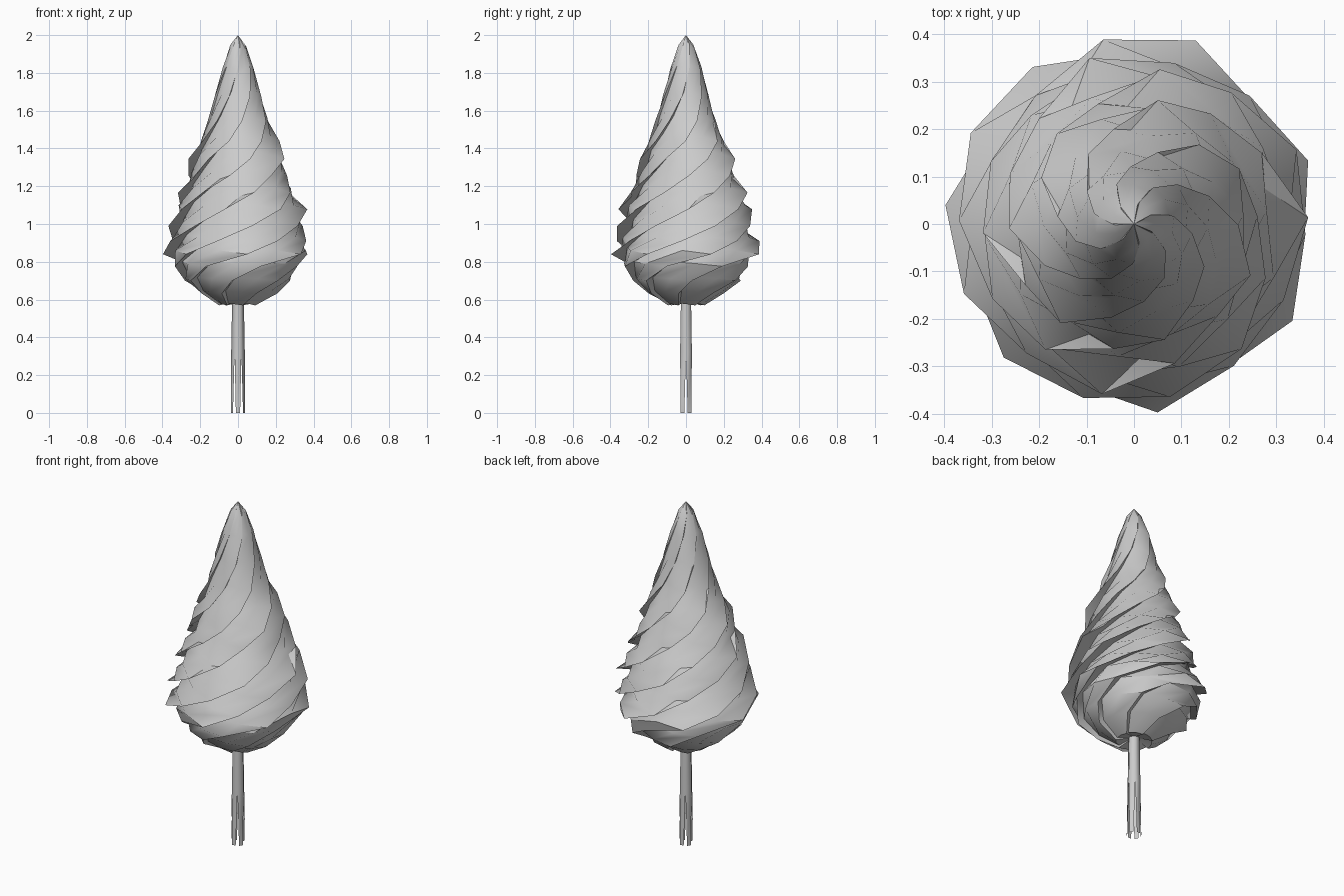
import bpy, bmesh, random
from math import cos, sin, pi, radians

if "Cube" in bpy.data.objects:
    bpy.data.objects.remove(bpy.data.objects["Cube"])

random.seed(11)

def make_object(name, bm, angle):
    me = bpy.data.meshes.new(name)
    bm.to_mesh(me)
    bm.free()
    ob = bpy.data.objects.new(name, me)
    bpy.context.collection.objects.link(ob)
    bpy.ops.object.select_all(action='DESELECT')
    bpy.context.view_layer.objects.active = ob
    ob.select_set(True)
    bpy.ops.object.shade_smooth_by_angle(angle=radians(angle))
    return ob

def bridge(bm, a, b):
    n = len(a)
    for i in range(n):
        j = (i + 1) % n
        bm.faces.new((a[i], a[j], b[j], b[i]))

# Foliage: saw-toothed ridges winding upward, flatter low down, steeper near the tip
# Rows hold height, radius, twist in degrees, ridge depth
RIDGES = 7
ROWS = [(0.575, 0.10, -75, 0.3), (0.64, 0.21, -62, 0.4), (0.71, 0.295, -45, 0.5),
        (0.79, 0.35, -18, 0.7), (0.86, 0.395, 20, 1.0), (0.93, 0.375, 48, 1.0),
        (1.01, 0.36, 76, 1.0), (1.10, 0.35, 105, 1.1), (1.19, 0.315, 132, 1.2),
        (1.28, 0.275, 158, 1.2), (1.37, 0.262, 182, 1.3), (1.46, 0.21, 205, 1.1),
        (1.56, 0.168, 226, 0.8), (1.69, 0.128, 248, 0.7), (1.83, 0.088, 268, 0.7),
        (1.94, 0.046, 282, 0.6)]
TEETH = [(0.07, 0.20, 0.015), (0.55, 0.09, 0.0), (1.0, -0.01, -0.02)]

bm = bmesh.new()
rings = []
for z, r, twist, depth in ROWS:
    ring = []
    for k in range(RIDGES):
        wob = random.uniform(0.93, 1.04)
        for phase, cut, lift in TEETH:
            a = radians(twist) + (k + phase - 1) * 2 * pi / RIDGES
            rr = r * (1 - cut * depth) * (wob if cut < 0 else 1)
            ring.append(bm.verts.new((rr * cos(a), rr * sin(a), z + lift * depth)))
    rings.append(ring)
for a, b in zip(rings, rings[1:]):
    bridge(bm, a, b)
tip = bm.verts.new((0, 0, 2.0))
root = bm.verts.new((0, 0, 0.60))
n = len(rings[0])
for i in range(n):
    j = (i + 1) % n
    bm.faces.new((rings[-1][i], rings[-1][j], tip))
    bm.faces.new((rings[0][j], rings[0][i], root))
make_object("foliage", bm, 40)

# Trunk: thin stem whose lower part splits into tapering splinters
SIDES = 6
step = 2 * pi / SIDES
bm = bmesh.new()
def point(i, r, z):
    a = (i + 0.5) * step + step / 2
    return bm.verts.new((r * cos(a), r * sin(a), z))
top = [point(i, 0.030, 0.66) for i in range(SIDES)]
mid = [point(i, 0.036, 0.32) for i in range(SIDES)]
bridge(bm, mid, top)
for i in range(SIDES):
    lo = point(i + 0.22, 0.039, 0.0)
    hi = point(i + 0.78, 0.039, 0.0)
    bm.faces.new((lo, hi, mid[(i + 1) % SIDES], mid[i]))
make_object("trunk", bm, 65)
